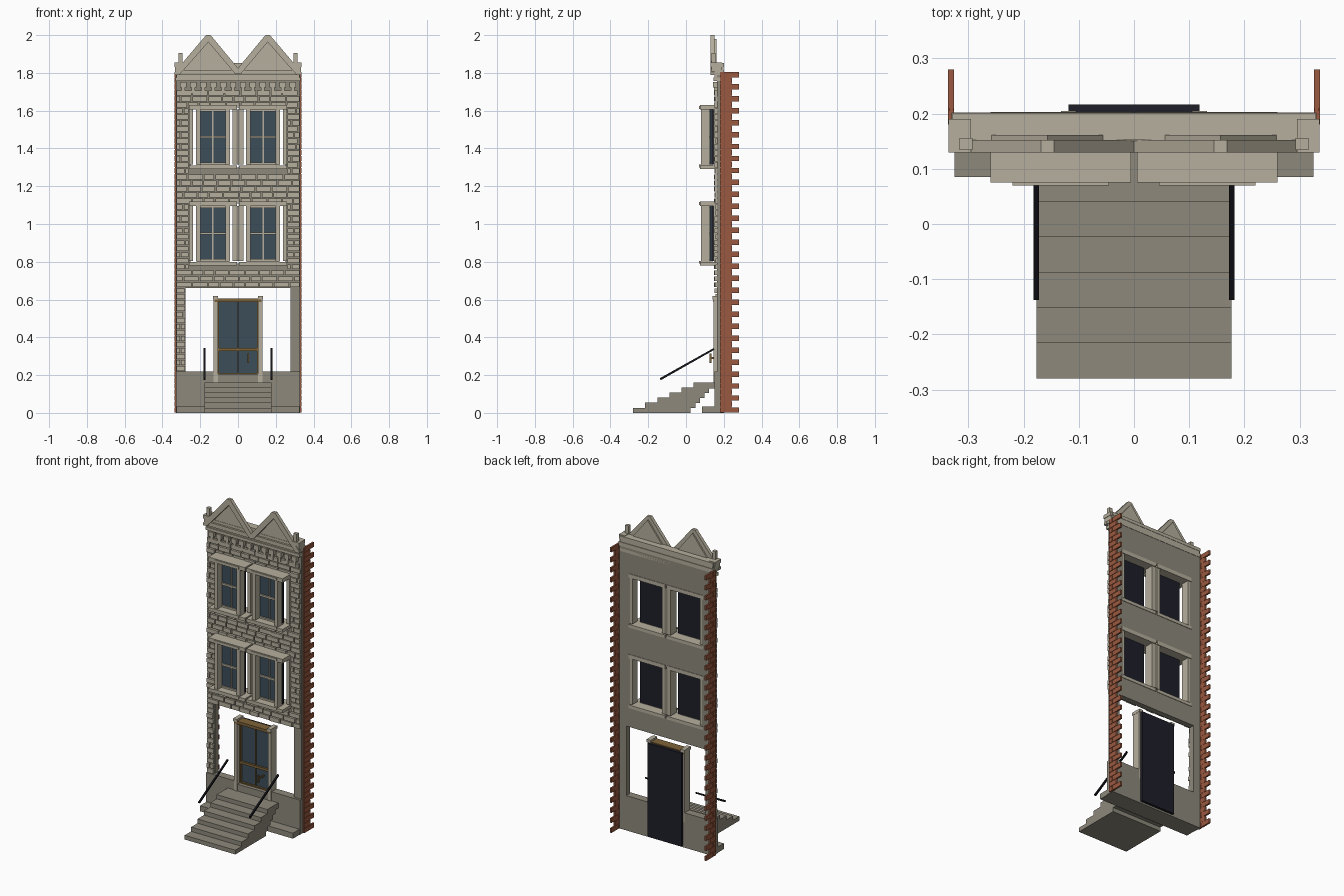
import bpy
import bmesh
import math
import random
from mathutils import Vector

random.seed(4)
if "Cube" in bpy.data.objects:
    bpy.data.objects.remove(bpy.data.objects["Cube"], do_unlink=True)


def material(name, red, green, blue):
    mat = bpy.data.materials.new(name)
    mat.use_nodes = True
    mat.diffuse_color = (red, green, blue, 1)
    mat.node_tree.nodes["Principled BSDF"].inputs["Base Color"].default_value = (red, green, blue, 1)
    return mat


LIGHT = material("light stone", 0.47, 0.43, 0.34)
STONE = material("grey stone", 0.27, 0.25, 0.20)
BRICK = material("red brick", 0.32, 0.10, 0.05)
GLASS = material("blue grey glass", 0.045, 0.075, 0.10)
DARK = material("dark backing", 0.013, 0.013, 0.022)
WOOD = material("golden wood", 0.21, 0.125, 0.04)
IRON = material("black iron", 0.008, 0.008, 0.012)


def finish(name, bm, mat):
    bmesh.ops.recalc_face_normals(bm, faces=bm.faces)
    mesh = bpy.data.meshes.new(name)
    bm.to_mesh(mesh)
    bm.free()
    mesh.materials.append(mat)
    obj = bpy.data.objects.new(name, mesh)
    bpy.context.collection.objects.link(obj)
    return obj


def add_box(bm, x, y, z):
    corners = bmesh.ops.create_cube(bm, size=1)["verts"]
    for v in corners:
        v.co = Vector([lo + (hi - lo) * (c + 0.5) for c, (lo, hi) in zip(v.co, (x, y, z))])


def flip(x):
    return (-x[1], -x[0])


def boxes(name, mat, *parts, mirror=False):
    """One object from (x range, y range, z range) blocks, optionally mirrored in x."""
    bm = bmesh.new()
    for x, y, z in parts:
        add_box(bm, x, y, z)
        if mirror:
            add_box(bm, flip(x), y, z)
    return finish(name, bm, mat)


def prism(name, mat, outline, place, start, end):
    """Extrude a flat outline; place(a, b, t) maps it into space."""
    bm = bmesh.new()
    rings = [[bm.verts.new(place(a, b, t)) for a, b in outline] for t in (start, end)]
    bm.faces.new(rings[0])
    bm.faces.new(rings[1])
    n = len(outline)
    for i in range(n):
        j = (i + 1) % n
        bm.faces.new((rings[0][i], rings[0][j], rings[1][j], rings[1][i]))
    return finish(name, bm, mat)


def across(y, z, t):
    return (t, y, z)


def facing(x, z, t):
    return (x, t, z)


# Backing wall with openings for the windows and the entrance
HALF = 0.328
WALL = (0.165, 0.2)
FULL = (-HALF, HALF)
FLOORS = (0.78, 1.29)       # bottom of each window row
ROW = 0.34                  # height of a window row
EDGE = 0.252
boxes("wall_bands", STONE,
      (FULL, WALL, (0.66, FLOORS[0] + 0.01)),
      (FULL, WALL, (FLOORS[0] + ROW - 0.01, FLOORS[1] + 0.01)),
      (FULL, WALL, (FLOORS[1] + ROW - 0.01, 1.81)))
boxes("wall_sides", STONE,
      *[((EDGE, HALF), WALL, (f + 0.01, f + ROW - 0.01)) for f in FLOORS],
      ((0.278, HALF), WALL, (0.22, 0.66)), mirror=True)
boxes("base_wall", STONE, ((0.13, HALF), (0.15, 0.2), (0, 0.22)), mirror=True)
boxes("base_wall_centre", STONE, ((-0.13, 0.13), (0.15, 0.2), (0, 0.16)))
boxes("plinth", STONE, ((-0.325, 0.325), (0.085, 0.19), (0, 0.035)))

# Stone courses on the front
COURSE = 0.0317
GAP = 0.006


def course_spans(z):
    if z < 0.655:
        return [(-0.325, -0.28)]
    for f in FLOORS:
        if f - 0.012 < z + COURSE / 2 < f + ROW:
            return [(-0.325, -0.262), (0.262, 0.325)]
    return [(-0.325, 0.325)]


bm = bmesh.new()
row = 0
z = 0.222
while z < 1.70:
    for left, right in course_spans(z):
        x = left - (row % 2) * 0.037
        while x < right:
            length = random.choice((0.06, 0.075, 0.085))
            a, b = max(x, left), min(x + length - GAP, right)
            if b - a > 0.008:
                front = 0.155 - random.choice((0, 0.003, 0.006))
                add_box(bm, (a, b), (front, 0.17), (z, z + COURSE - GAP))
            x += length
    z += COURSE
    row += 1
finish("front_stone_courses", bm, LIGHT)

# Toothed red brick returns on both sides
bm = bmesh.new()
courses = 57
for i in range(courses):
    z = (i * COURSE + 0.001, (i + 1) * COURSE - 0.002)
    spans = [(0.18, 0.243)] if i % 2 else [(0.18, 0.206), (0.209, 0.28)]
    for y in spans:
        for x in ((0.326, 0.337), (-0.337, -0.326)):
            add_box(bm, x, y, z)
finish("side_bricks", bm, BRICK)
boxes("side_mortar", BRICK, ((0.327, 0.334), (0.182, 0.241), (0.002, 1.805)), mirror=True)

# Windows: four projecting surrounds with glazing
MID = 0.1325
for floor, f in zip(("lower", "upper"), FLOORS):
    low, high = f + 0.025, f + ROW - 0.025
    centre = (low + high) / 2
    name = floor + "_window_"
    boxes(name + "lintels", LIGHT,
          ((0.005, 0.26), (0.075, 0.203), (high, f + ROW)),
          ((0.045, 0.22), (0.07, 0.1), (high + 0.005, f + ROW - 0.004)), mirror=True)
    boxes(name + "sills", LIGHT,
          ((0.005, 0.26), (0.075, 0.203), (f, low - 0.005)),
          ((0.045, 0.22), (0.07, 0.14), (low - 0.015, low)), mirror=True)
    boxes(name + "pillars", LIGHT,
          ((0.043, 0.067), (0.08, 0.124), (low, high)),
          ((0.198, 0.222), (0.08, 0.124), (low, high)),
          ((0.237, 0.26), (0.145, 0.198), (low, high)),
          ((0.009, 0.03), (0.14, 0.198), (low, high)), mirror=True)
    boxes(name + "centre_post", STONE, ((-0.01, 0.01), (0.145, 0.2), (low, high)))
    boxes(name + "glass", GLASS, ((0.05, 0.215), (0.126, 0.135), (low, high)), mirror=True)
    boxes(name + "backing", DARK, ((0.046, 0.219), (0.135, 0.146), (low, high)), mirror=True)
    boxes(name + "bars", LIGHT,
          ((MID - 0.004, MID + 0.004), (0.119, 0.127), (low, high)),
          ((0.06, 0.205), (0.117, 0.127), (centre - 0.006, centre + 0.006)),
          ((0.06, 0.205), (0.117, 0.127), (low, low + 0.01)),
          ((0.06, 0.205), (0.117, 0.127), (high - 0.01, high)), mirror=True)

# Entrance door
boxes("door_pillars", LIGHT,
      ((0.107, 0.13), (0.145, 0.2), (0.16, 0.6)),
      ((0.105, 0.132), (0.14, 0.205), (0.6, 0.618)), mirror=True)
boxes("door_head", WOOD, ((-0.125, 0.125), (0.142, 0.2), (0.588, 0.606)))
boxes("door_threshold", STONE, ((-0.107, 0.107), (0.148, 0.2), (0.155, 0.205)))
boxes("door_glass", GLASS, ((-0.108, 0.108), (0.182, 0.192), (0.2, 0.59)))
boxes("door_backing", DARK, ((-0.119, 0.119), (0.201, 0.217), (0.01, 0.6)))
boxes("door_stiles", WOOD,
      ((0.1, 0.108), (0.17, 0.185), (0.205, 0.59)),
      ((0, 0.003), (0.174, 0.185), (0.205, 0.59)), mirror=True)
boxes("door_rails", WOOD,
      ((-0.108, 0.108), (0.17, 0.185), (0.328, 0.343)),
      ((-0.108, 0.108), (0.17, 0.185), (0.205, 0.212)))
boxes("door_handle", WOOD,
      ((0.05, 0.057), (0.125, 0.135), (0.265, 0.315)),
      ((0.05, 0.057), (0.13, 0.185), (0.285, 0.295)))

# Front steps: rising treads, with a stepped underside at the back
RISE, RUN, STEPS = 0.027, 0.064, 6
outline = [(-0.28, 0)]
for i in range(STEPS):
    outline.append((-0.28 + i * RUN, (i + 1) * RISE))
    end = 0.15 if i == STEPS - 1 else -0.28 + (i + 1) * RUN
    outline.append((end, (i + 1) * RISE))
for i in range(4, -1, -1):
    y = 0.025 + i * 0.024
    if i == 4:
        outline.append((0.15, 0.13))
    outline.append((y, (i + 1) * 0.026))
    outline.append((y, i * 0.026))
prism("front_steps", STONE, outline, across, -0.177, 0.177)

# Sloping handrails
rail = [(-0.138, 0.176), (-0.132, 0.174), (0.15, 0.334), (0.148, 0.344), (-0.138, 0.184)]
for side, x in (("left", 0.177), ("right", -0.177)):
    prism(side + "_handrail", IRON, rail, across, x - 0.005, x + 0.005)

# Frieze brackets and cornice
bm = bmesh.new()
count = 12
for i in range(count):
    x = -0.29 + i * 0.58 / (count - 1)
    add_box(bm, (x - 0.017, x + 0.017), (0.143, 0.17), (1.722, 1.752))
    add_box(bm, (x - 0.009, x + 0.009), (0.149, 0.17), (1.69, 1.722))
finish("frieze_brackets", bm, LIGHT)
boxes("cornice", LIGHT,
      ((-0.33, 0.33), (0.145, 0.2), (1.757, 1.776)),
      ((-0.325, 0.325), (0.152, 0.198), (1.776, 1.79)),
      ((-0.331, 0.331), (0.138, 0.202), (1.79, 1.815)),
      ((-0.325, 0.325), (0.15, 0.198), (1.815, 1.832)),
      ((-0.33, 0.33), (0.152, 0.2), (1.832, 1.852)))
boxes("cornice_ends", LIGHT,
      ((0.295, 0.336), (0.13, 0.19), (1.832, 1.855)),
      ((0.305, 0.333), (0.135, 0.19), (1.805, 1.832)),
      ((0.293, 0.316), (0.134, 0.156), (1.855, 1.905)), mirror=True)

# Twin gables: raking beams with a thin infill
PEAK = 0.157
beam = [(0, 1.795), (0, 1.825), (PEAK - 0.012, 2.0), (PEAK + 0.012, 2.0),
        (0.335, 1.805), (0.335, 1.79), (0.31, 1.79), (PEAK, 1.963), (0.015, 1.795)]
infill = [(0.015, 1.8), (PEAK, 1.98), (0.3, 1.8)]
for side, s in (("left", 1), ("right", -1)):
    prism(side + "_gable_beam", LIGHT, [(s * x, z) for x, z in beam], facing, 0.13, 0.152)
    prism(side + "_gable_infill", LIGHT, [(s * x, z) for x, z in infill], facing, 0.152, 0.161)
